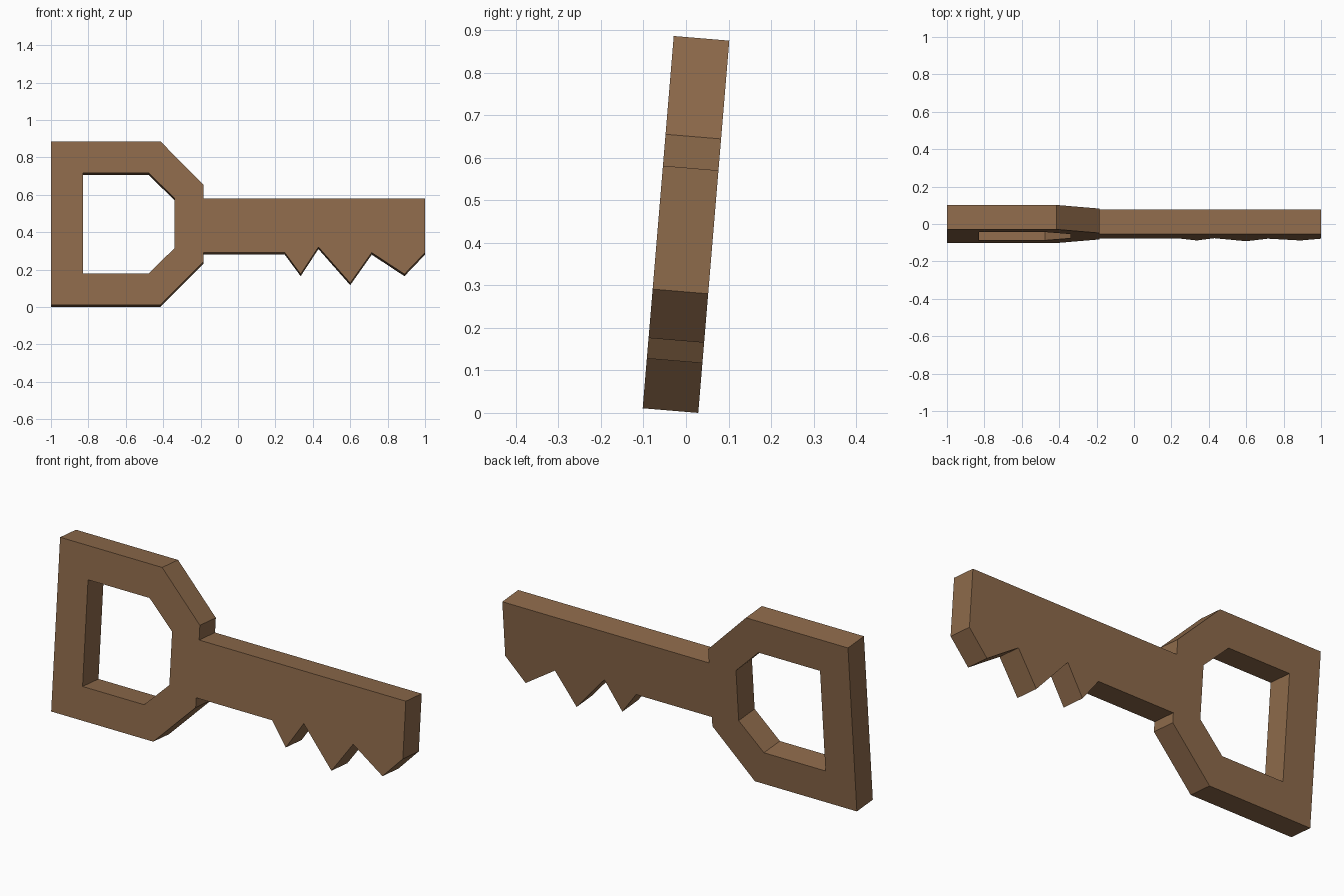
import bpy, bmesh, math
from mathutils import Matrix

if "Cube" in bpy.data.objects:
    bpy.data.objects.remove(bpy.data.objects["Cube"])

THICK, LEAN, MID = 0.131, math.radians(4.77), 0.4505

# Outline: bow, then straight blade with three teeth underneath
outline = [(-1, .888), (-.415, .888), (-.185, .657), (-.185, .583), (1, .583),
           (1, .293), (.89, .178), (.715, .293), (.6, .13), (.43, .323),
           (.335, .178), (.25, .293), (-.185, .293), (-.185, .244),
           (-.415, .013), (-1, .013)]
# Finger hole in the bow, mirrored top to bottom
half = [(-.83, .268), (-.477, .268), (-.34, .134)]
hole = [(x, MID + d) for x, d in half] + [(x, MID - d) for x, d in reversed(half)]

# Extruded flat profile
curve = bpy.data.curves.new("key_profile", 'CURVE')
curve.dimensions = '2D'
curve.fill_mode = 'BOTH'
curve.extrude = THICK / 2
for points in (outline, hole):
    spline = curve.splines.new('POLY')
    spline.points.add(len(points) - 1)
    for p, (x, z) in zip(spline.points, points):
        p.co = (x, (z - MID) / math.cos(LEAN), 0, 1)
    spline.use_cyclic_u = True
helper = bpy.data.objects.new("key_profile", curve)
bpy.context.collection.objects.link(helper)
bpy.context.view_layer.update()
mesh = bpy.data.meshes.new_from_object(
    helper.evaluated_get(bpy.context.evaluated_depsgraph_get()))
bpy.data.objects.remove(helper)

# Weld, stand upright with a slight backward lean, rest on the floor
bm = bmesh.new()
bm.from_mesh(mesh)
bmesh.ops.remove_doubles(bm, verts=bm.verts, dist=1e-4)
bmesh.ops.transform(bm, verts=bm.verts,
                    matrix=Matrix.Rotation(math.pi / 2 - LEAN, 4, 'X'))
low = min(v.co.z for v in bm.verts)
bmesh.ops.translate(bm, verts=bm.verts, vec=(0, 0, -low))
bmesh.ops.recalc_face_normals(bm, faces=bm.faces)
for f in bm.faces:
    f.smooth = False
bm.to_mesh(mesh)
bm.free()

# Brown material
mat = bpy.data.materials.new("brown")
mat.diffuse_color = (0.27, 0.145, 0.07, 1)
mat.use_nodes = True
mat.node_tree.nodes["Principled BSDF"].inputs["Base Color"].default_value = mat.diffuse_color
mesh.materials.clear()
mesh.materials.append(mat)
mesh.name = "key"
bpy.context.collection.objects.link(bpy.data.objects.new("key", mesh))
